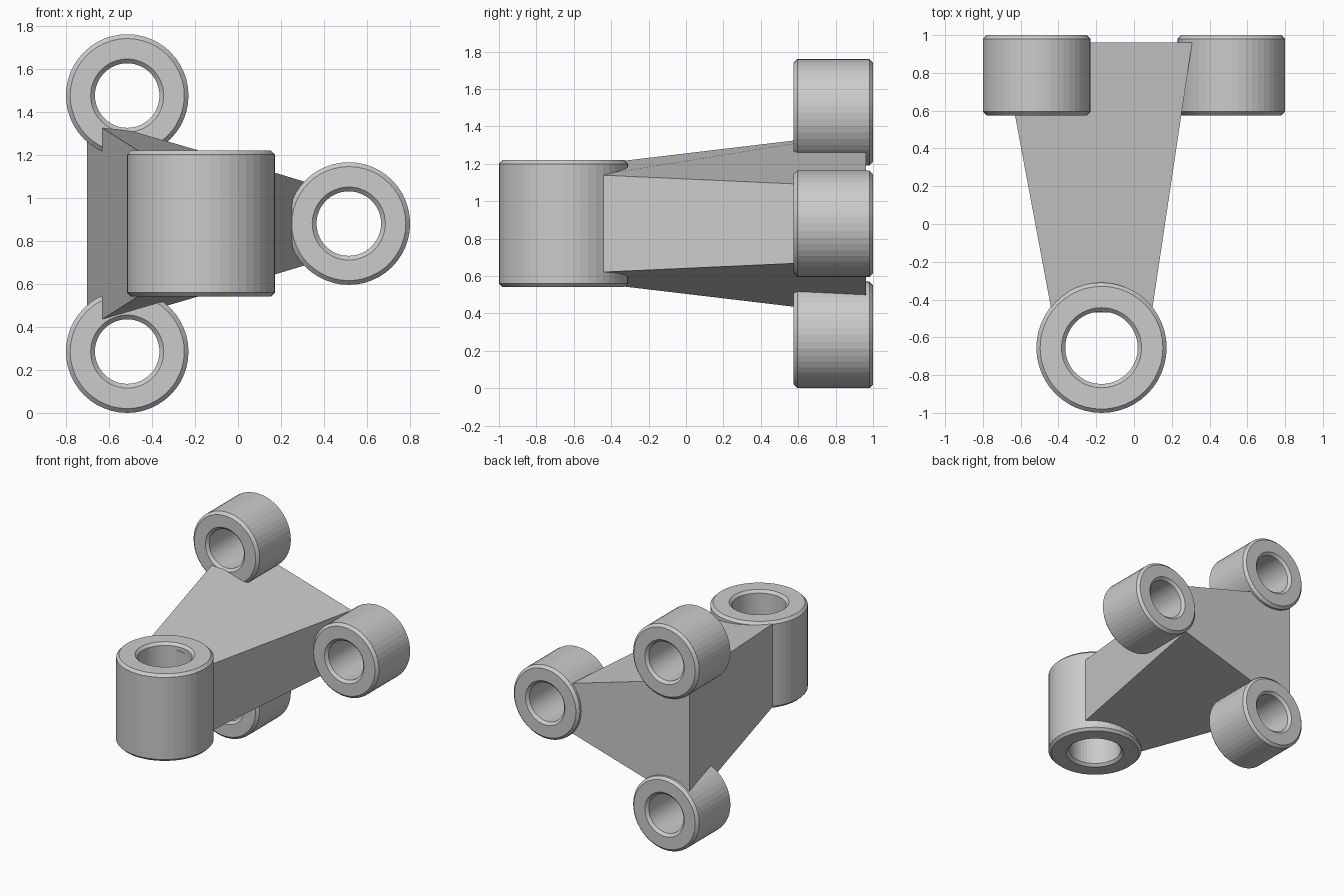
import bpy, bmesh
from math import radians, pi
from mathutils import Matrix, Vector

if "Cube" in bpy.data.objects:
    bpy.data.objects.remove(bpy.data.objects["Cube"])

MID_Z = 0.88   # bracket is mirrored above and below this height


def make_object(name, bm):
    bmesh.ops.recalc_face_normals(bm, faces=bm.faces)
    mesh = bpy.data.meshes.new(name)
    bm.to_mesh(mesh)
    bm.free()
    ob = bpy.data.objects.new(name, mesh)
    bpy.context.collection.objects.link(ob)
    return ob


def bushing(name, centre, outer, bore, length, tilt=0.0, segments=48):
    """Hollow cylinder with chamfered rims, spun from its cross-section."""
    c, h = 0.02, length / 2
    profile = [(bore, -h + c), (bore + c, -h), (outer - c, -h), (outer, -h + c),
               (outer, h - c), (outer - c, h), (bore + c, h), (bore, h - c)]
    bm = bmesh.new()
    verts = [bm.verts.new((r, 0, z)) for r, z in profile]
    edges = [bm.edges.new((verts[i - 1], verts[i])) for i in range(len(verts))]
    bmesh.ops.spin(bm, geom=verts + edges, cent=(0, 0, 0), axis=(0, 0, 1),
                   angle=2 * pi, steps=segments, use_duplicate=False)
    bmesh.ops.remove_doubles(bm, verts=bm.verts, dist=1e-4)
    bm.transform(Matrix.Translation(Vector(centre)) @ Matrix.Rotation(tilt, 4, 'X'))
    return make_object(name, bm)


# Vertical pivot sleeve at the front
bushing("pivot_sleeve", (-0.172, -0.655, MID_Z), 0.345, 0.192, 0.68)

# Three mounting sleeves at the back, axes along y
for name, x, z in (("upper_mount", -0.515, 1.475),
                   ("lower_mount", -0.515, 0.285),
                   ("side_mount", 0.515, MID_Z)):
    bushing(name, (x, 0.7875, z), 0.285, 0.15, 0.425, tilt=radians(90))

# Tapered web joining the sleeves: trapezoid section, growing towards the back
# each end: y, left x, left half height, right x, right half height
ends = [(-0.468, -0.435, 0.32, 0.094, 0.26),
        (0.962, -0.702, 0.49, 0.308, 0.195)]
bm = bmesh.new()
rings = []
for y, xl, hl, xr, hr in ends:
    section = [(xl, -hl), (xr, -hr), (xr, hr), (xl, hl)]
    rings.append([bm.verts.new((x, y, MID_Z + dz)) for x, dz in section])
for ring in rings:
    bm.faces.new(ring)
for i in range(4):
    bm.faces.new((rings[0][i - 1], rings[0][i], rings[1][i], rings[1][i - 1]))
make_object("web_body", bm)
